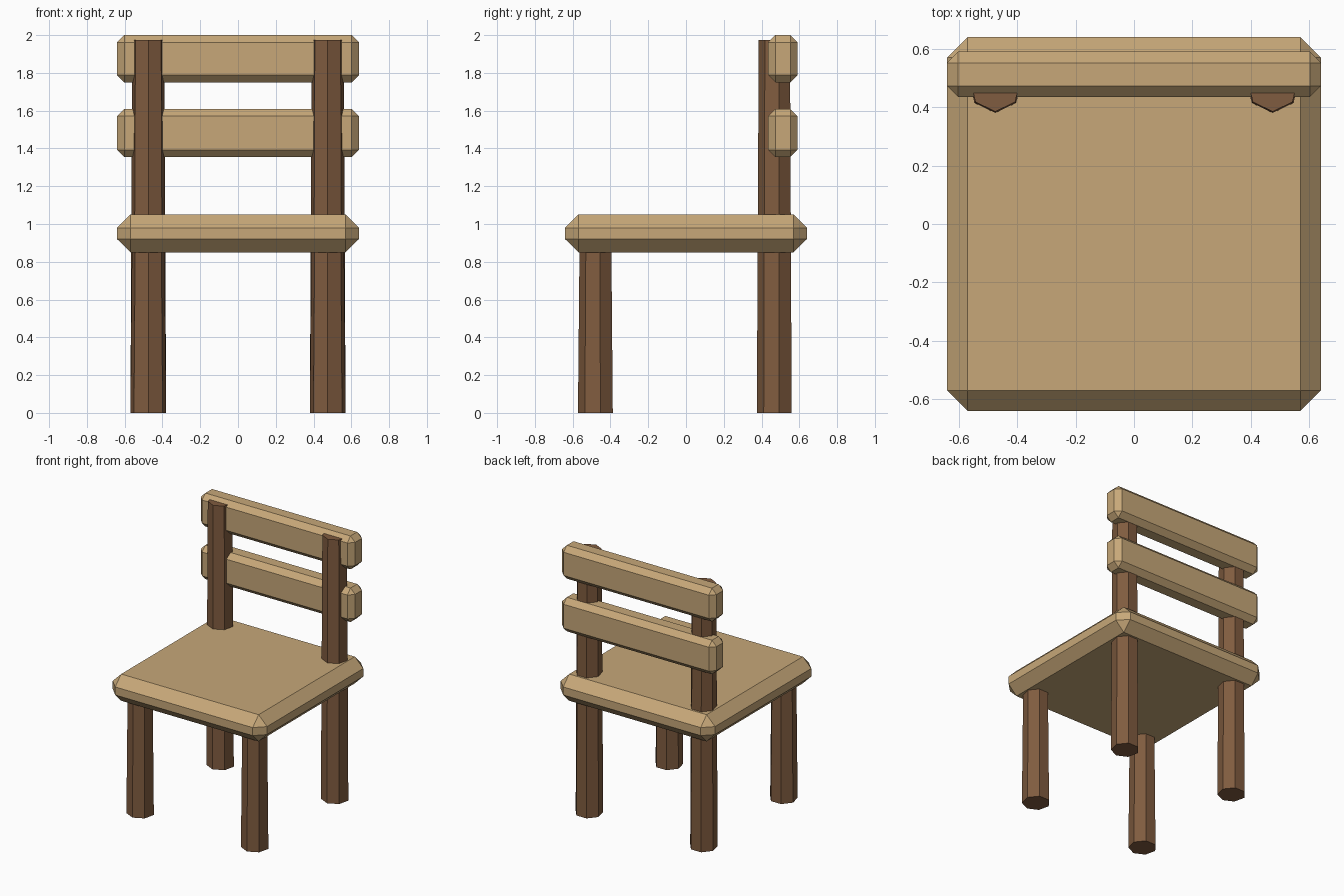
import bpy, bmesh, math

if "Cube" in bpy.data.objects:
    bpy.data.objects.remove(bpy.data.objects["Cube"])


def material(name, rgb):
    m = bpy.data.materials.new(name)
    m.diffuse_color = (*rgb, 1.0)
    m.use_nodes = True
    m.node_tree.nodes["Principled BSDF"].inputs["Base Color"].default_value = m.diffuse_color
    return m


light_wood = material("light_wood", (0.57, 0.39, 0.19))
dark_wood = material("dark_wood", (0.215, 0.106, 0.05))


def finish(name, bm, mat):
    bmesh.ops.recalc_face_normals(bm, faces=bm.faces)
    mesh = bpy.data.meshes.new(name)
    bm.to_mesh(mesh)
    bm.free()
    mesh.materials.append(mat)
    obj = bpy.data.objects.new(name, mesh)
    bpy.context.collection.objects.link(obj)
    return obj


def chamfered_board(name, low, high, chamfer):
    """Box between two corners with every edge cut by one flat chamfer."""
    bm = bmesh.new()
    bmesh.ops.create_cube(bm, size=1)
    for v in bm.verts:
        v.co = [(a + b) / 2 + c * (b - a) for a, b, c in zip(low, high, v.co)]
    bmesh.ops.bevel(bm, geom=list(bm.edges), offset=chamfer, segments=1,
                    profile=0.5, affect='EDGES', offset_type='OFFSET')
    return finish(name, bm, light_wood)


def tapered_post(name, x, y, height, r_bottom, r_top, sides=7):
    """Seven-sided post with one corner pointing forward."""
    bm = bmesh.new()
    rings = []
    for z, r in ((0, r_bottom), (height, r_top)):
        ring = []
        for i in range(sides):
            a = math.tau * i / sides
            ring.append(bm.verts.new((x + r * math.sin(a), y - r * math.cos(a), z)))
        rings.append(ring)
        bm.faces.new(ring)
    for i in range(sides):
        j = (i + 1) % sides
        bm.faces.new((rings[0][i], rings[0][j], rings[1][j], rings[1][i]))
    return finish(name, bm, dark_wood)


# Seat
chamfered_board("seat", (-0.64, -0.64, 0.85), (0.64, 0.64, 1.05), 0.07)

# Back slats
chamfered_board("lower_back_slat", (-0.64, 0.435, 1.355), (0.64, 0.59, 1.61), 0.038)
chamfered_board("upper_back_slat", (-0.64, 0.435, 1.75), (0.64, 0.59, 2.0), 0.038)

# Short front legs, and rear legs that run on up to carry the slats
for side, x in (("left", -0.475), ("right", 0.475)):
    tapered_post("front_leg_" + side, x, -0.475, 0.95, 0.097, 0.088)
    tapered_post("back_post_" + side, x, 0.472, 1.975, 0.097, 0.087)
